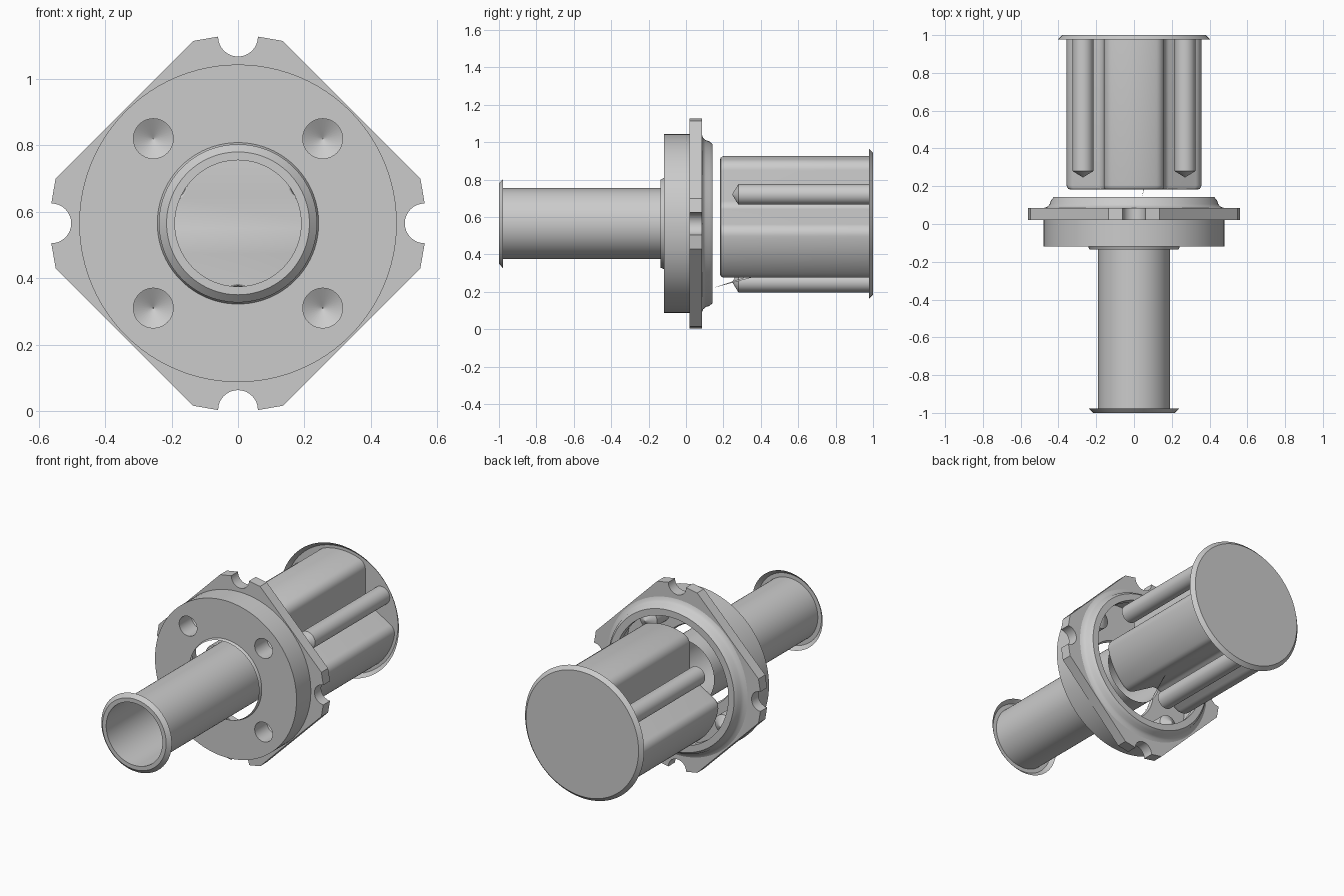
import bpy, bmesh
from math import sin, cos, pi, sqrt, atan2, radians, tan
from mathutils import Vector

if "Cube" in bpy.data.objects:
    bpy.data.objects.remove(bpy.data.objects["Cube"])

AXIS_Z = 0.565   # height of the common axis, which runs along y


def finish(name, bm, recalc=True):
    bmesh.ops.remove_doubles(bm, verts=bm.verts, dist=1e-5)
    if recalc:
        bmesh.ops.recalc_face_normals(bm, faces=bm.faces)
    me = bpy.data.meshes.new(name)
    bm.to_mesh(me)
    bm.free()
    ob = bpy.data.objects.new(name, me)
    bpy.context.collection.objects.link(ob)
    ob.location.z = AXIS_Z
    bpy.ops.object.select_all(action='DESELECT')
    bpy.context.view_layer.objects.active = ob
    ob.select_set(True)
    bpy.ops.object.shade_smooth_by_angle(angle=radians(30))
    return ob


def circle(r, n, cx=0, cz=0):
    return [(cx + r * cos(2 * pi * i / n), cz + r * sin(2 * pi * i / n)) for i in range(n)]


def skin(bm, rings, closed=False):
    """Join equal-length loops of 3D points with quads."""
    rows = [[bm.verts.new(p) for p in ring] for ring in rings]
    pairs = list(zip(rows, rows[1:])) + ([(rows[-1], rows[0])] if closed else [])
    for a, b in pairs:
        n = len(a)
        for i in range(n):
            j = (i + 1) % n
            bm.faces.new((a[i], a[j], b[j], b[i]))
    return rows


def lathe(name, profile, n=96, cx=0, cz=0):
    """Open surface of revolution from (y, radius) pairs."""
    bm = bmesh.new()
    skin(bm, [[(x, y, z) for x, z in circle(r, n, cx, cz)] for y, r in profile])
    return finish(name, bm)


def add_disc(name, r, y, n=96):
    bm = bmesh.new()
    bm.faces.new([bm.verts.new((x, y, z)) for x, z in circle(r, n)])
    return finish(name, bm)


# Front tube with chamfered mouth
lathe("front_tube", [(-0.978, 0.238), (-1.0, 0.215), (-1.0, 0.19), (0.0, 0.19)])

# Round hub: outer wall, and the stepped rear lip
lathe("hub_wall", [(-0.118, 0.478), (0.02, 0.478), (0.02, 0.45)])
lathe("rear_lip", [(0.085, 0.475), (0.092, 0.458), (0.105, 0.446), (0.125, 0.44),
                   (0.142, 0.425), (0.142, 0.385), (0.10, 0.385)])
lathe("hub_hole_lip", [(-0.118, 0.243), (-0.135, 0.236)])

# Hub front face with central opening and four bolt holes
holes = [(sx * 0.255, sz * 0.255) for sx in (-1, 1) for sz in (-1, 1)]
bm = bmesh.new()
edges = []
for loop in [circle(0.478, 96), circle(0.243, 96)] + [circle(0.06, 32, *h) for h in holes]:
    vs = [bm.verts.new((x, -0.118, z)) for x, z in loop]
    edges += [bm.edges.new((vs[i], vs[i - 1])) for i in range(len(vs))]
bmesh.ops.triangle_fill(bm, edges=edges, use_beauty=True, normal=(0, -1, 0))
finish("hub_front_face", bm)

# Blind bolt bores with drill-point ends
for i, (hx, hz) in enumerate(holes):
    lathe(f"bolt_bore_{i + 1}", [(-0.118, 0.06), (0.0, 0.06), (0.035, 0.001)], 32, hx, hz)

# Notched square flange: one corner outline turned four times
corner = [(0.135, 0.549), (0.06, 0.562)]
corner += [(0.06 * cos(a), 0.562 - 0.06 * sin(a)) for a in [pi * k / 16 for k in range(1, 16)]]
corner += [(-0.06, 0.562), (-0.135, 0.549)]
end = (-0.549, 0.135)
corner += [(-0.135 + (end[0] + 0.135) * t / 16, 0.549 + (end[1] - 0.549) * t / 16)
           for t in range(1, 16)]
outline = []
for q in range(4):
    c, s = cos(q * pi / 2), sin(q * pi / 2)
    outline += [(x * c - z * s, x * s + z * c) for x, z in corner]
inner = [tuple(Vector(p).normalized() * 0.44) for p in outline]
bm = bmesh.new()
skin(bm, [[(x, y, z) for x, z in loop] for loop, y in
          ((inner, 0.02), (outline, 0.02), (outline, 0.085), (inner, 0.085))])
finish("notched_flange", bm)

# Three-lobed rear body
R, W, F, G = 0.362, 0.16, 0.06, 0.05    # lobe reach, half width, corner and valley radii
cu, cv = sqrt((R - F) ** 2 - (W - F) ** 2), W - F
phi = atan2(cv, cu)
lobe = []
for k in range(9):
    a = -pi / 2 + (pi / 2 - phi) * k / 8
    lobe.append((cu + F * cos(a), -cv + F * sin(a)))
lobe += [(R * cos(phi * k / 8), R * sin(phi * k / 8)) for k in range(-7, 8)]
for k in range(9):
    a = phi + (pi / 2 - phi) * k / 8
    lobe.append((cu + F * cos(a), cv + F * sin(a)))
vu, vv = (W + G) / tan(pi / 3), W + G
for k in range(9):
    a = radians(270 - 60 * k / 8)
    lobe.append((vu + G * cos(a), vv + G * sin(a)))
body = []
for d in (90, 210, 330):
    c, s = cos(radians(d)), sin(radians(d))
    body += [(u * c - v * s, u * s + v * c) for u, v in lobe]
bm = bmesh.new()
rows = skin(bm, [[(x * k, y, z * k) for x, z in body] for y, k in
                 ((0.183, 0.95), (0.186, 0.975), (0.194, 0.992), (0.205, 1.0), (1.0, 1.0))])
bm.faces.new(rows[0])
finish("lobed_body", bm)

# Pointed rods sitting between the lobes
for i, d in enumerate((30, 150, 270)):
    lathe(f"pointed_rod_{i + 1}", [(1.0, 0.055), (0.28, 0.055), (0.247, 0.001)], 32,
          0.312 * cos(radians(d)), 0.312 * sin(radians(d)))

# Rear end plate with chamfered rim
lathe("end_plate_rim", [(0.978, 0.402), (1.0, 0.38)])
add_disc("end_plate", 0.38, 1.0)

# Thin slanted web from hub to end plate
bm = bmesh.new()
bm.faces.new([bm.verts.new(p) for p in
              ((0.04, 0.14, -0.345), (0.32, 1.0, -0.115), (0.22, 0.80, -0.125))])
finish("slanted_web", bm)
